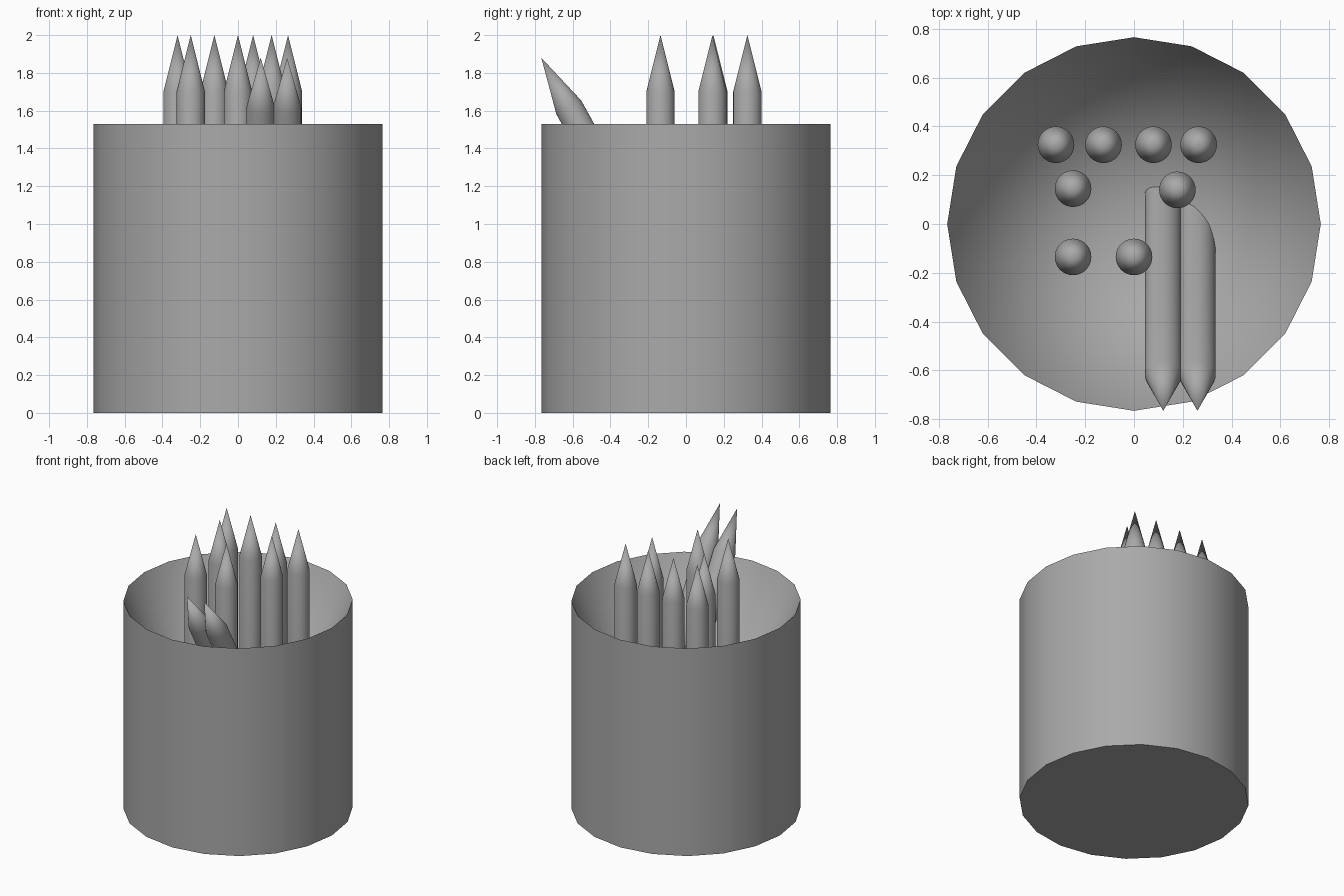
import bpy, bmesh, math
from mathutils import Matrix, Vector

cube = bpy.data.objects.get("Cube")
if cube:
    bpy.data.objects.remove(cube)

# One grey for every part
grey = bpy.data.materials.new("plain_grey")
grey.use_nodes = True
grey.diffuse_color = (0.4, 0.4, 0.4, 1)
grey.node_tree.nodes["Principled BSDF"].inputs["Base Color"].default_value = grey.diffuse_color


def lathe(name, profile, sides):
    """Revolve a profile of (radius, height) points about z; radius 0 makes a pole."""
    bm = bmesh.new()
    rings = []
    for r, z in profile:
        count = sides if r else 1
        rings.append([bm.verts.new((r * math.cos(math.tau * i / sides),
                                    r * math.sin(math.tau * i / sides), z))
                      for i in range(count)])
    for low, high in zip(rings, rings[1:]):
        for i in range(sides):
            j = (i + 1) % sides
            corners = [low[i % len(low)], low[j % len(low)],
                       high[j % len(high)], high[i % len(high)]]
            bm.faces.new(list(dict.fromkeys(corners)))
    # Flat base
    bm.faces.new(rings[0][::-1])
    mesh = bpy.data.meshes.new(name)
    bm.to_mesh(mesh)
    bm.free()
    mesh.materials.append(grey)
    obj = bpy.data.objects.new(name, mesh)
    bpy.context.collection.objects.link(obj)
    bpy.ops.object.select_all(action="DESELECT")
    obj.select_set(True)
    bpy.context.view_layer.objects.active = obj
    bpy.ops.object.shade_smooth_by_angle(angle=math.radians(30))
    return obj


def pencil(name, tip, length, tilt=0):
    """A round pencil hanging from its tip, leaning to the front by tilt."""
    obj = lathe(name, [(0.075, -length), (0.075, -0.3), (0, 0)], 32)
    obj.matrix_world = Matrix.Translation(Vector(tip)) @ Matrix.Rotation(tilt, 4, "X")


# Cup with a thin rim and a hollow that narrows to a point
lathe("cup", [(0.766, 0), (0.766, 1.53), (0, 0.01)], 20)

# Upright pencils
upright = [(-0.32, 0.325), (-0.125, 0.325), (0.08, 0.325), (0.265, 0.325),
           (-0.25, 0.145), (0.178, 0.14), (-0.25, -0.135), (0, -0.135)]
for n, (x, y) in enumerate(upright, 1):
    pencil(f"upright_pencil_{n}", (x, y, 2), 1.9)

# Two pencils leaning on the front rim
for side, x in (("right", 0.12), ("left", 0.26)):
    pencil(f"leaning_pencil_{side}", (x, -0.766, 1.88), 1.97, math.radians(29))
